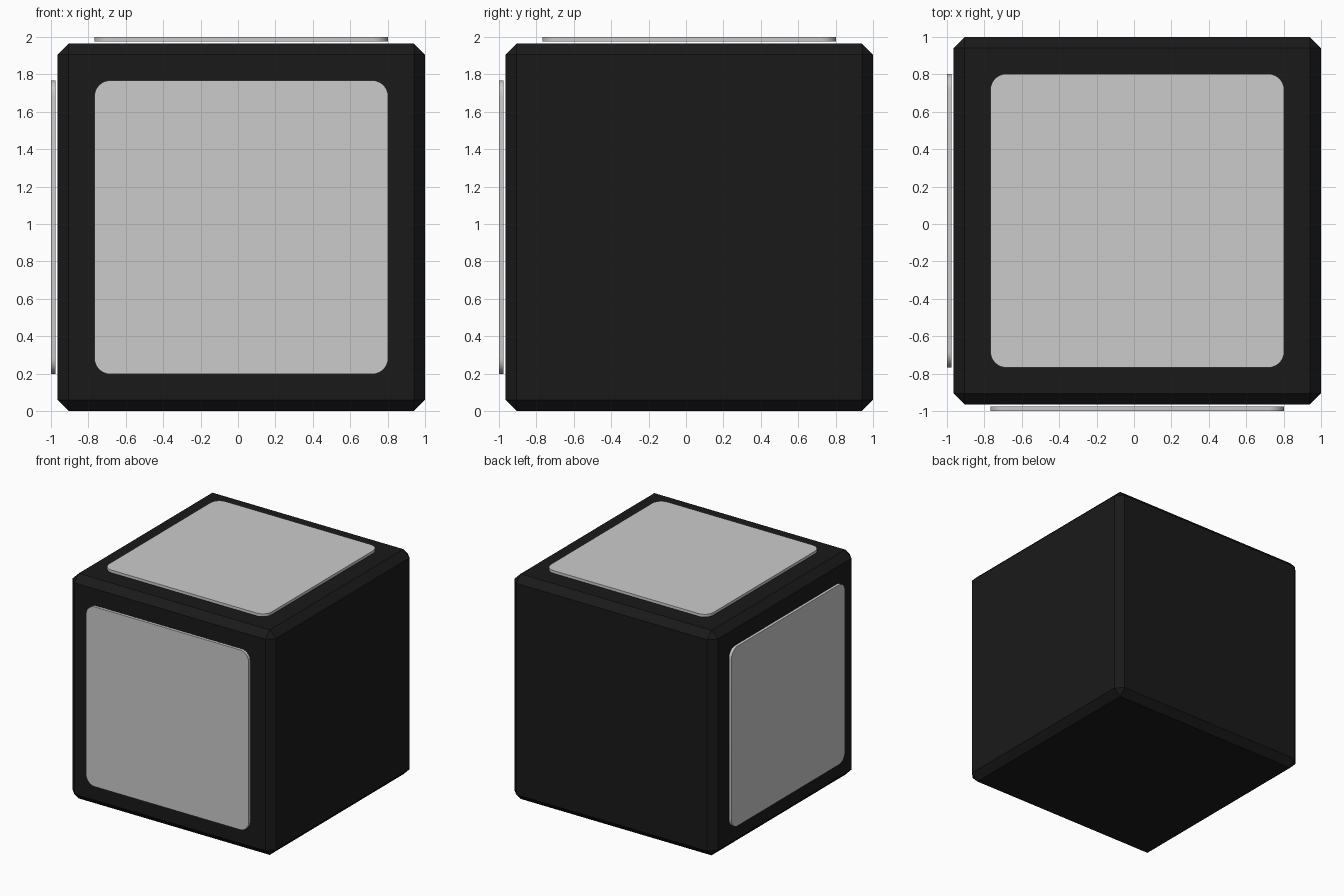
import bpy, bmesh, math
from mathutils import Matrix, Vector

if "Cube" in bpy.data.objects:
    bpy.data.objects.remove(bpy.data.objects["Cube"])

LO, HI = -0.965, 1.0          # body extent in x and y
SIZE = HI - LO
MID = (LO + HI) / 2
PANEL, RADIUS, THICK = 1.57, 0.085, 0.025
CENTRE = Vector((MID, MID, SIZE / 2))


def make_object(name, bm):
    mesh = bpy.data.meshes.new(name)
    bmesh.ops.recalc_face_normals(bm, faces=bm.faces)
    bm.to_mesh(mesh)
    bm.free()
    obj = bpy.data.objects.new(name, mesh)
    bpy.context.collection.objects.link(obj)
    return obj


# Black chamfered cube body
bm = bmesh.new()
bmesh.ops.create_cube(bm, size=SIZE)
bmesh.ops.bevel(bm, geom=bm.edges[:], offset=0.06, segments=1, affect='EDGES')
bmesh.ops.translate(bm, verts=bm.verts, vec=CENTRE)
body = make_object("cube_body", bm)
black = bpy.data.materials.new("black_plastic")
black.diffuse_color = (0.01, 0.01, 0.01, 1)
black.use_nodes = True
black.node_tree.nodes["Principled BSDF"].inputs["Base Color"].default_value = black.diffuse_color
body.data.materials.append(black)


# Rounded square panel, floating just off one face of the body
def panel(name, rotation):
    bm = bmesh.new()
    inner, steps = PANEL / 2 - RADIUS, 8
    outer = SIZE / 2 + 0.035
    ring = []
    for corner in range(4):
        mid_angle = math.pi / 4 + corner * math.pi / 2
        cx = math.copysign(inner, math.cos(mid_angle))
        cy = math.copysign(inner, math.sin(mid_angle))
        for i in range(steps + 1):
            a = (corner + i / steps) * math.pi / 2
            ring.append(bm.verts.new((cx + RADIUS * math.cos(a),
                                      cy + RADIUS * math.sin(a), outer - THICK)))
    face = bm.faces.new(ring)
    result = bmesh.ops.extrude_face_region(bm, geom=[face], use_keep_orig=True)
    top = [g for g in result["geom"] if isinstance(g, bmesh.types.BMVert)]
    bmesh.ops.translate(bm, verts=top, vec=(0, 0, THICK))
    bmesh.ops.transform(bm, verts=bm.verts,
                        matrix=Matrix.Translation(CENTRE) @ rotation)
    obj = make_object(name, bm)
    bpy.ops.object.select_all(action='DESELECT')
    obj.select_set(True)
    bpy.context.view_layer.objects.active = obj
    bpy.ops.object.shade_smooth_by_angle(angle=math.radians(30))


# Panels on the three visible faces
panel("top_panel", Matrix.Identity(4))
panel("front_panel", Matrix.Rotation(math.pi / 2, 4, 'X'))
panel("left_panel", Matrix.Rotation(-math.pi / 2, 4, 'Y'))
